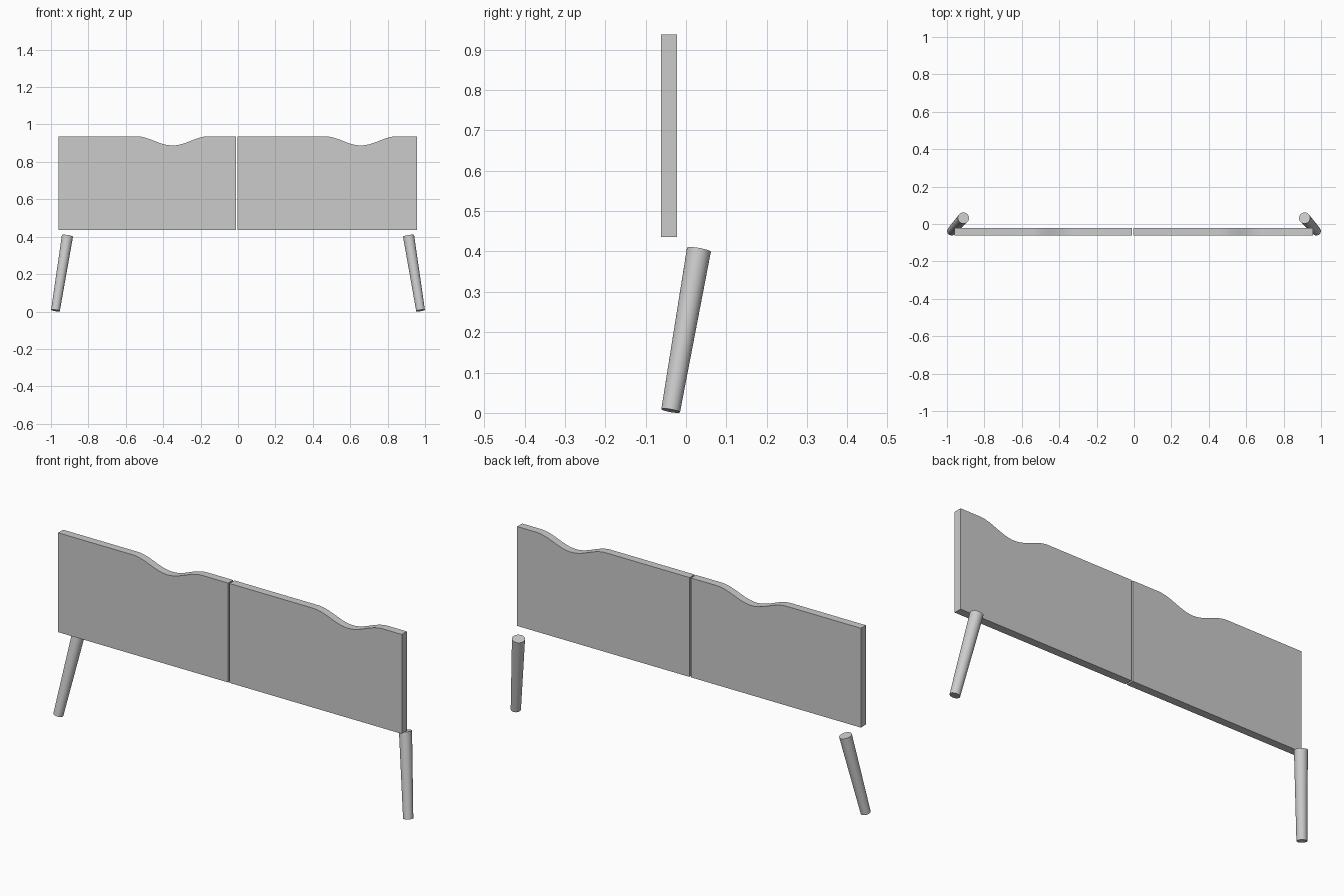
import bpy, bmesh, math
from mathutils import Vector

cube = bpy.data.objects.get("Cube")
if cube:
    bpy.data.objects.remove(cube, do_unlink=True)

grey = bpy.data.materials.new("light_grey")
grey.use_nodes = True
colour = (0.6, 0.6, 0.6, 1)
grey.diffuse_color = colour
grey.node_tree.nodes["Principled BSDF"].inputs["Base Color"].default_value = colour


def finish(name, bm):
    bmesh.ops.recalc_face_normals(bm, faces=bm.faces)
    mesh = bpy.data.meshes.new(name)
    bm.to_mesh(mesh)
    bm.free()
    mesh.materials.append(grey)
    obj = bpy.data.objects.new(name, mesh)
    bpy.context.collection.objects.link(obj)
    bpy.ops.object.select_all(action="DESELECT")
    obj.select_set(True)
    bpy.context.view_layer.objects.active = obj
    bpy.ops.object.shade_smooth_by_angle(angle=math.radians(30))
    return obj


# Upright panel with a smooth finger dip cut into its top edge
def panel(name, x0, x1, dip_x, bottom=0.436, top=0.937, front=-0.062, back=-0.022):
    half, depth, steps = 0.195, 0.049, 28
    outline = [(x0, bottom), (x1, bottom), (x1, top)]
    for i in range(steps + 1):
        t = 1 - 2 * i / steps
        outline.append((dip_x + half * t,
                        top - depth * (1 + math.cos(math.pi * t)) / 2))
    outline.append((x0, top))
    bm = bmesh.new()
    face = bm.faces.new([bm.verts.new((x, front, z)) for x, z in outline])
    result = bmesh.ops.extrude_face_region(bm, geom=[face], use_keep_orig=True)
    moved = [v for v in result["geom"] if isinstance(v, bmesh.types.BMVert)]
    bmesh.ops.translate(bm, verts=moved, vec=(0, back - front, 0))
    return finish(name, bm)


# Splayed leg, tapering towards the foot
def leg(name, side):
    foot = Vector((side * 0.976, -0.038, 0.0055))
    head = Vector((side * 0.912, 0.032, 0.404))
    axis = head - foot
    bm = bmesh.new()
    bmesh.ops.create_cone(bm, cap_ends=True, segments=48,
                          radius1=0.0235, radius2=0.030, depth=axis.length)
    turn = Vector((0, 0, 1)).rotation_difference(axis).to_matrix()
    bmesh.ops.rotate(bm, verts=bm.verts, cent=(0, 0, 0), matrix=turn)
    bmesh.ops.translate(bm, verts=bm.verts, vec=(foot + head) / 2)
    return finish(name, bm)


panel("right_door", -0.96, -0.012, -0.35)
panel("left_door", -0.004, 0.957, 0.657)
for side, label in ((-1, "right"), (1, "left")):
    leg(label + "_leg", side)
